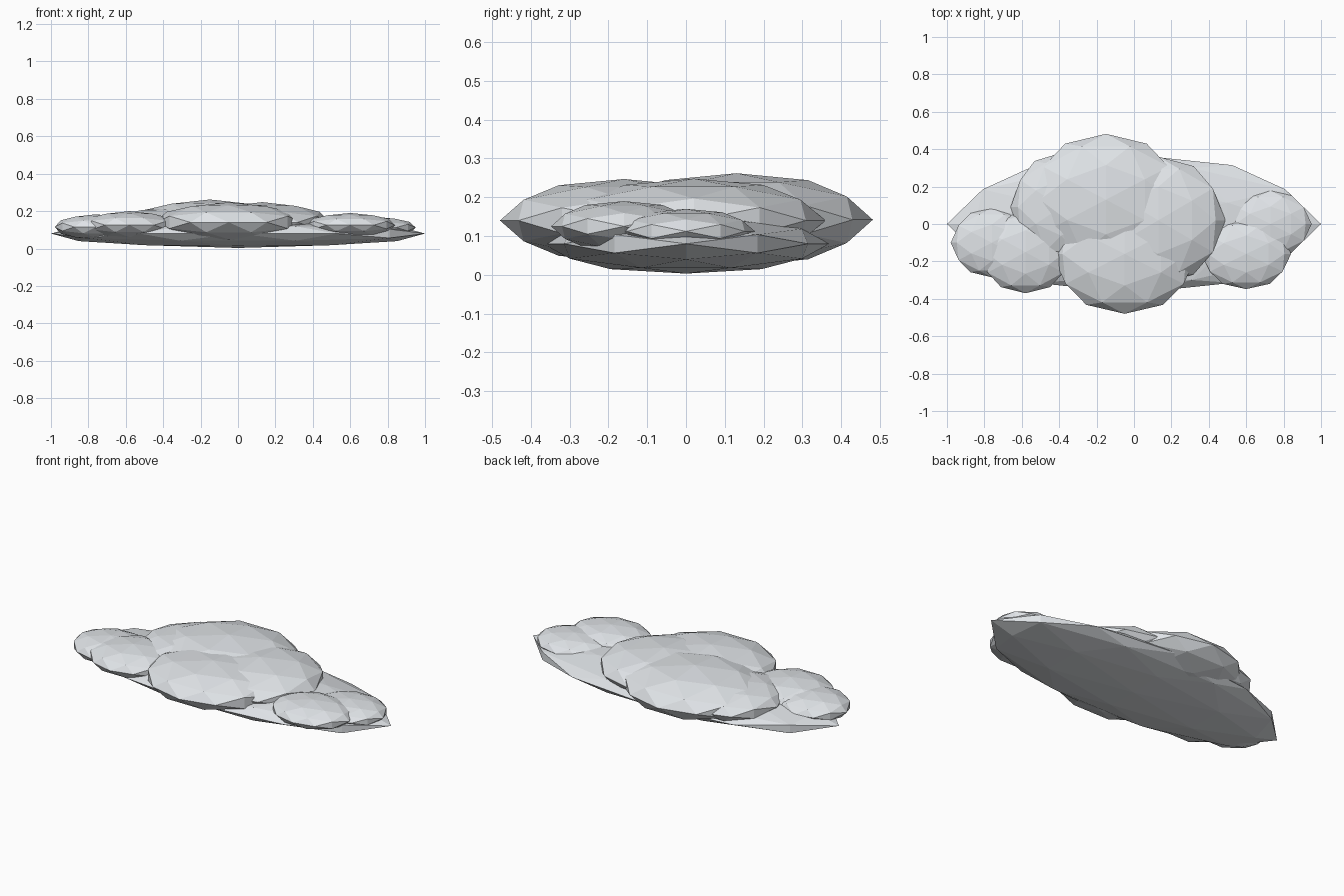
import bpy, bmesh, math

if "Cube" in bpy.data.objects:
    bpy.data.objects.remove(bpy.data.objects["Cube"])

PHI = (1 + math.sqrt(5)) / 2

white = bpy.data.materials.new("cloud_white")
white.diffuse_color = (0.76, 0.79, 0.82, 1)
white.use_nodes = True
white.node_tree.nodes["Principled BSDF"].inputs["Base Color"].default_value = white.diffuse_color


def puff(name, center, radii):
    """Flat-shaded faceted ball (80 faces) with points on every axis."""
    bm = bmesh.new()
    for a in (-1, 1):
        for b in (-PHI, PHI):
            for co in ((a, b, 0), (0, a, b), (b, 0, a)):
                bm.verts.new(co)
    bmesh.ops.convex_hull(bm, input=bm.verts[:])
    bmesh.ops.subdivide_edges(bm, edges=bm.edges[:], cuts=1, use_grid_fill=True)
    for v in bm.verts:
        n = v.co.normalized()
        v.co = [c + r * k for c, r, k in zip(center, radii, n)]
    bmesh.ops.recalc_face_normals(bm, faces=bm.faces[:])
    mesh = bpy.data.meshes.new(name)
    bm.to_mesh(mesh)
    bm.free()
    mesh.materials.append(white)
    obj = bpy.data.objects.new(name, mesh)
    bpy.context.collection.objects.link(obj)


# wide flat underside
puff("cloud_base", (0, 0, 0.08), (1.0, 0.37, 0.077))

# large middle puffs
puff("back_puff", (-0.15, 0.13, 0.142), (0.415, 0.352, 0.12))
puff("back_left_puff", (-0.39, 0.09, 0.135), (0.27, 0.29, 0.085))
puff("front_puff", (-0.05, -0.16, 0.14), (0.39, 0.32, 0.107))
puff("middle_right_puff", (0.13, 0.02, 0.14), (0.36, 0.34, 0.108))

# small puffs on the left end
puff("left_inner_puff", (-0.58, -0.15, 0.125), (0.25, 0.22, 0.075))
puff("left_outer_puff", (-0.76, -0.10, 0.115), (0.22, 0.185, 0.068))

# small puffs on the right end
puff("right_front_puff", (0.60, -0.16, 0.125), (0.24, 0.188, 0.065))
puff("right_outer_puff", (0.73, 0.0, 0.112), (0.22, 0.178, 0.058))
